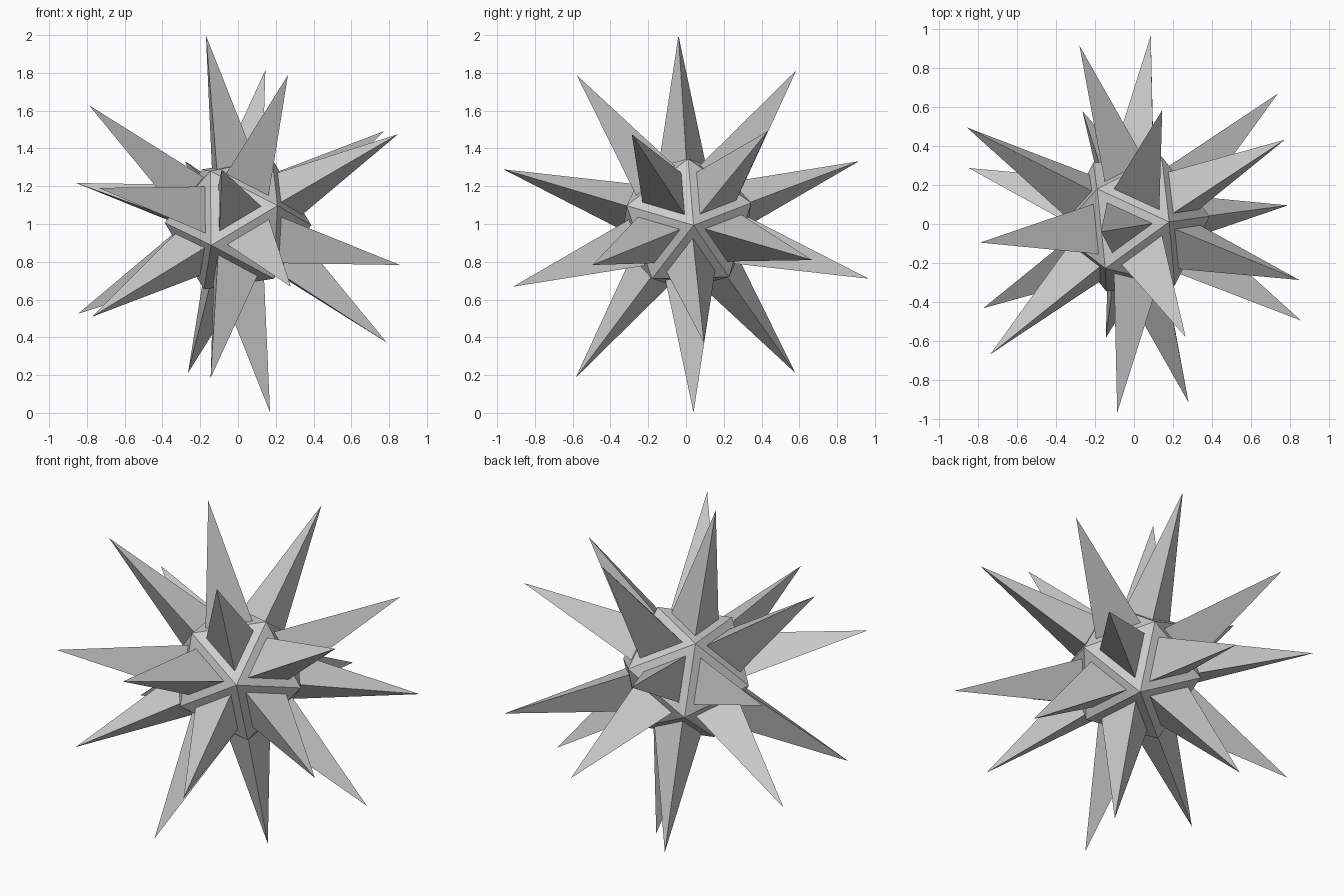
import bpy
import bmesh
from mathutils import Matrix, Vector

CORE_RADIUS = 0.39
TIP_RADIUS = 1.013
BASE_SCALE = 0.63

cube = bpy.data.objects.get("Cube")
if cube:
    bpy.data.objects.remove(cube, do_unlink=True)

grey = bpy.data.materials.new("light_grey")
grey.use_nodes = True
colour = (0.6, 0.6, 0.6, 1)
grey.diffuse_color = colour
grey.node_tree.nodes["Principled BSDF"].inputs["Base Color"].default_value = colour


def frame(axis, side):
    """Orthonormal basis with its first axis along axis, second towards side."""
    a = axis.normalized()
    b = (side - side.dot(a) * a).normalized()
    return Matrix((a, b, a.cross(b))).transposed()


# Twenty-sided core, turned so one face looks almost straight up
bm = bmesh.new()
bmesh.ops.create_icosphere(bm, subdivisions=1, radius=CORE_RADIUS)
bm.faces.ensure_lookup_table()
bm.normal_update()
first = bm.faces[0]
near = [f for e in first.edges for f in e.link_faces if f != first]
source = frame(first.normal, near[0].normal - near[1].normal)
target = frame(Vector((-0.17, -0.04, 1.0)), Vector((0.12, -1.16, -0.03)))
turn = (target @ source.transposed()).to_4x4()
bmesh.ops.transform(bm, matrix=Matrix.Translation((0, 0, 1)) @ turn, verts=bm.verts)
bm.normal_update()

# Inset every face, leaving flat borders, then raise a three-sided spike
centre = Vector((0, 0, 1))
for face in list(bm.faces):
    middle = face.calc_center_median()
    tip = centre + face.normal * TIP_RADIUS
    inner = bmesh.ops.extrude_discrete_faces(bm, faces=[face])["faces"][0]
    for v in inner.verts:
        v.co = middle.lerp(v.co, BASE_SCALE)
    poked = bmesh.ops.poke(bm, faces=[inner])
    poked["verts"][0].co = tip

bmesh.ops.recalc_face_normals(bm, faces=bm.faces)
mesh = bpy.data.meshes.new("spiked_star")
bm.to_mesh(mesh)
bm.free()
mesh.materials.append(grey)
star = bpy.data.objects.new("spiked_star", mesh)
bpy.context.collection.objects.link(star)
